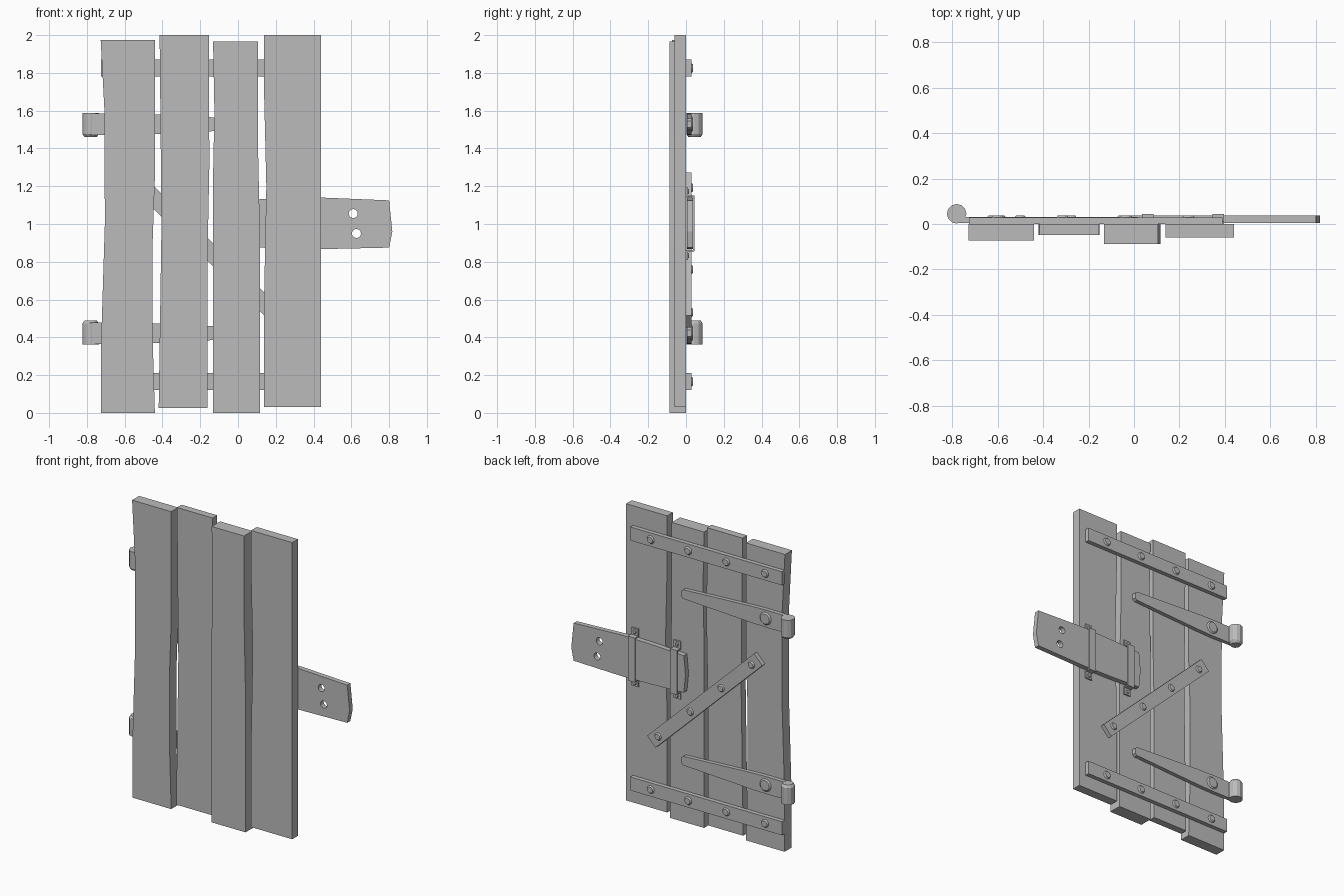
import bpy, bmesh, math
from mathutils import Matrix, Vector

if "Cube" in bpy.data.objects:
    bpy.data.objects.remove(bpy.data.objects["Cube"], do_unlink=True)

GREY = (0.5, 0.5, 0.5, 1)
grey = bpy.data.materials.new("plain grey")
grey.use_nodes = True
grey.diffuse_color = GREY
grey.node_tree.nodes["Principled BSDF"].inputs["Base Color"].default_value = GREY


def finish(name, bm):
    bmesh.ops.recalc_face_normals(bm, faces=bm.faces)
    mesh = bpy.data.meshes.new(name)
    bm.to_mesh(mesh)
    bm.free()
    mesh.materials.append(grey)
    obj = bpy.data.objects.new(name, mesh)
    bpy.context.collection.objects.link(obj)
    return obj


def plate(name, outline, y0, y1):
    """Extrude an x-z outline from y0 to y1."""
    bm = bmesh.new()
    face = bm.faces.new([bm.verts.new((x, y0, z)) for x, z in outline])
    side = bmesh.ops.extrude_face_region(bm, geom=[face])
    moved = [v for v in side["geom"] if isinstance(v, bmesh.types.BMVert)]
    bmesh.ops.translate(bm, verts=moved, vec=(0, y1 - y0, 0))
    return finish(name, bm)


def box(name, x0, x1, y0, y1, z0, z1):
    return plate(name, [(x0, z0), (x1, z0), (x1, z1), (x0, z1)], y0, y1)


def disc(name, x, z, r, y0, y1, taper=1.0, sides=12):
    """Round stud or cutter along y, narrowing towards y1."""
    bm = bmesh.new()
    bmesh.ops.create_cone(bm, cap_ends=True, segments=sides, radius1=r,
                          radius2=r * taper, depth=y1 - y0)
    bm.transform(Matrix.Translation((x, (y0 + y1) / 2, z)) @ Matrix.Rotation(-math.pi / 2, 4, "X"))
    return finish(name, bm)


# Uneven planks: left edge and right edge, bottom to top, then front depth
planks = [
    ([(-.725, 0), (-.725, .36), (-.705, 1.0), (-.707, 1.6), (-.727, 1.975)],
     [(-.44, 0), (-.452, .4), (-.452, .9), (-.44, 1.25), (-.44, 1.975)], -.073),
    ([(-.42, .025), (-.405, 1.0), (-.415, 2.0)],
     [(-.162, .025), (-.162, .8), (-.152, 1.3), (-.153, 2.0)], -.048),
    ([(-.133, 0), (-.133, 1.2), (-.125, 1.6), (-.132, 1.965)],
     [(.117, 0), (.117, .9), (.105, 1.45), (.105, 1.965)], -.088),
    ([(.138, .03), (.138, .6), (.15, 1.2), (.138, 1.7), (.138, 2.0)],
     [(.44, .03), (.44, 2.0)], -.06),
]
for i, (left, right, front) in enumerate(planks):
    plate(f"plank_{i + 1}", left + right[::-1], front, 0)

# Horizontal battens with a rivet on each plank
for tag, z in (("lower", .165), ("upper", 1.825)):
    box(f"{tag}_batten", -.725, .39, 0, .028, z - .045, z + .045)
    for i, x in enumerate((-.6, -.315, -.035, .24)):
        disc(f"{tag}_batten_rivet_{i + 1}", x, z, .027, .028, .037, .75)

# Diagonal brace
start, end = Vector((-.55, 1.24)), Vector((.235, .485))
along = (end - start).normalized()
across = Vector((-along.y, along.x)) * .044
plate("diagonal_brace", [start - across, end - across, end + across, start + across], 0, .028)
for i, x in enumerate((-.5, -.277, -.05, .186)):
    p = start + along * (x - start.x) / along.x
    disc(f"brace_rivet_{i + 1}", p.x, p.y, .025, .028, .037, .75)

# Strap hinges, mirrored top to bottom
for tag, z, s in (("lower", .422, -1), ("upper", 1.528, 1)):
    upper_edge = [(-.785, .056), (-.62, .058), (-.5, .055), (0, .03), (.015, .018)]
    outline = [(x, z + h) for x, h in upper_edge] + [(x, z - h) for x, h in upper_edge[::-1]]
    plate(f"{tag}_hinge_strap", outline, .004, .03)
    disc(f"{tag}_hinge_stud", -.605, z, .042, .03, .038, .8, 14)
    bm = bmesh.new()
    for r, r_end, bottom, top in ((.043, .043, -.052, .06), (.032, .043, -.068, -.052)):
        bmesh.ops.create_cone(bm, cap_ends=True, segments=12, radius1=r, radius2=r_end,
                              depth=top - bottom,
                              matrix=Matrix.Translation((0, 0, (top + bottom) / 2)))
    bm.transform(Matrix.Translation((-.78, .045, z)) @ Matrix.Diagonal((1, 1, s, 1)))
    finish(f"{tag}_hinge_knuckle", bm)

# Sliding latch bar with two drilled holes
bar = plate("latch_bar", [(-.01, .88), (.2, .872), (.44, .867), (.8, .875), (.817, .96),
                          (.8, 1.125), (.44, 1.14), (.2, 1.135), (-.01, 1.125), (-.022, 1.0)],
            .004, .037)
bpy.context.view_layer.objects.active = bar
for x, z in ((.61, 1.055), (.627, .95)):
    cutter = disc("hole_cutter", x, z, .024, -.05, .1)
    cutter.hide_render = True
    cut = bar.modifiers.new("hole", "BOOLEAN")
    cut.operation = "DIFFERENCE"
    cut.object = cutter
    bpy.ops.object.modifier_apply(modifier=cut.name)
    bpy.data.objects.remove(cutter, do_unlink=True)

# Staples holding the bar: bridge, legs and riveted feet
for tag, x in (("inner", .06), ("outer", .37)):
    x0, x1 = x - .025, x + .025
    box(f"{tag}_staple_bridge", x0, x1, .036, .045, .855, 1.15)
    for end_tag, s in (("lower", -1), ("upper", 1)):
        leg = sorted((1.0025 + s * .1395, 1.0025 + s * .1475))
        foot = sorted((1.0025 + s * .1475, 1.0025 + s * .192))
        box(f"{tag}_staple_{end_tag}_leg", x0, x1, 0, .036, *leg)
        box(f"{tag}_staple_{end_tag}_foot", x0, x1, 0, .01, *foot)
        disc(f"{tag}_staple_{end_tag}_rivet", x, sum(foot) / 2, .014, .01, .017, .75, 8)
